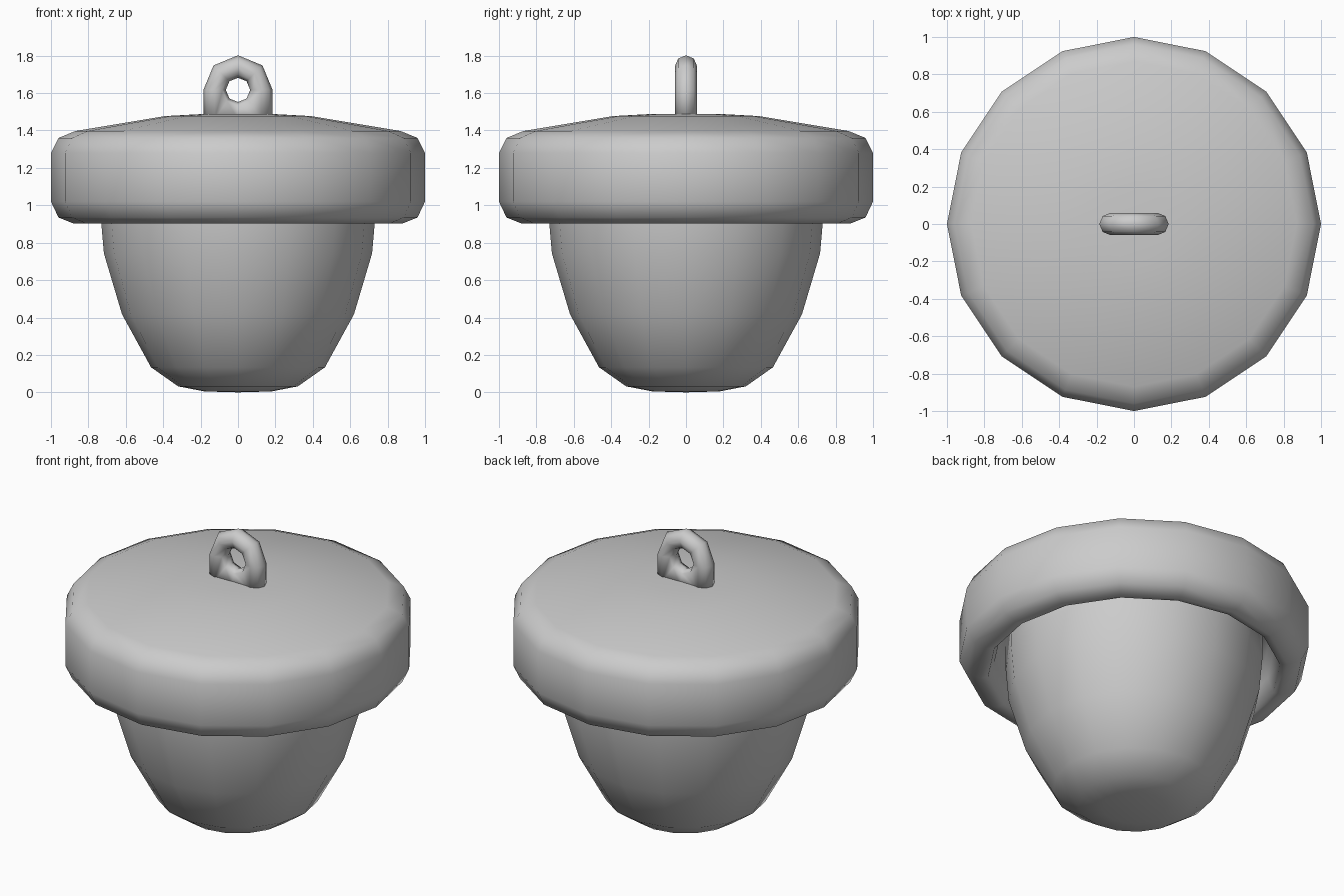
import bpy, bmesh
from math import sin, cos, pi, tau

if "Cube" in bpy.data.objects:
    bpy.data.objects.remove(bpy.data.objects["Cube"])


def finish(bm, name):
    bmesh.ops.remove_doubles(bm, verts=bm.verts, dist=0.0005)
    bmesh.ops.recalc_face_normals(bm, faces=bm.faces)
    for f in bm.faces:
        f.smooth = True
    mesh = bpy.data.meshes.new(name)
    bm.to_mesh(mesh)
    bm.free()
    obj = bpy.data.objects.new(name, mesh)
    bpy.context.collection.objects.link(obj)
    return obj


def lathe(name, profile, sides=16):
    bm = bmesh.new()
    vs = [bm.verts.new((r, 0, z)) for r, z in profile]
    es = [bm.edges.new(pair) for pair in zip(vs, vs[1:])]
    bmesh.ops.spin(bm, geom=vs + es, cent=(0, 0, 0), axis=(0, 0, 1),
                   angle=tau, steps=sides, use_duplicate=False)
    return finish(bm, name)


# Nut body, its top tucked up into the cap
lathe("nut_body", [(0, 0), (0.18, 0.005), (0.32, 0.032), (0.465, 0.134),
                   (0.62, 0.417), (0.717, 0.743), (0.735, 0.95),
                   (0.735, 1.16), (0, 1.16)])

# Cap with rounded rim and recessed underside
lathe("cap", [(0, 1.49), (0.19, 1.488), (0.39, 1.477), (0.87, 1.397),
              (0.96, 1.36), (1.0, 1.28), (1.0, 1.02), (0.96, 0.935),
              (0.88, 0.903), (0.835, 0.91), (0.80, 1.0), (0.78, 1.1),
              (0.70, 1.15), (0, 1.15)])

# Hanging loop: a ring whose lower outer half runs straight down into the cap
R, T, CZ, FOOT, N, M = 0.125, 0.06, 1.617, 1.46, 8, 8
bm = bmesh.new()
grid = []
for i in range(N):
    a = tau * i / N
    row = []
    for j in range(M):
        b = tau * j / M
        d = R + T * cos(b)
        x, z = d * cos(a), CZ + d * sin(a)
        if sin(a) < -0.1 and cos(b) > -0.1:
            x = d * round(cos(a) * 1.4)
            z = FOOT
        row.append(bm.verts.new((x, T * sin(b), z)))
    grid.append(row)
for i in range(N):
    p, q = grid[i], grid[(i + 1) % N]
    for j in range(M):
        k = (j + 1) % M
        bm.faces.new((p[j], q[j], q[k], p[k]))
finish(bm, "hanging_loop")
